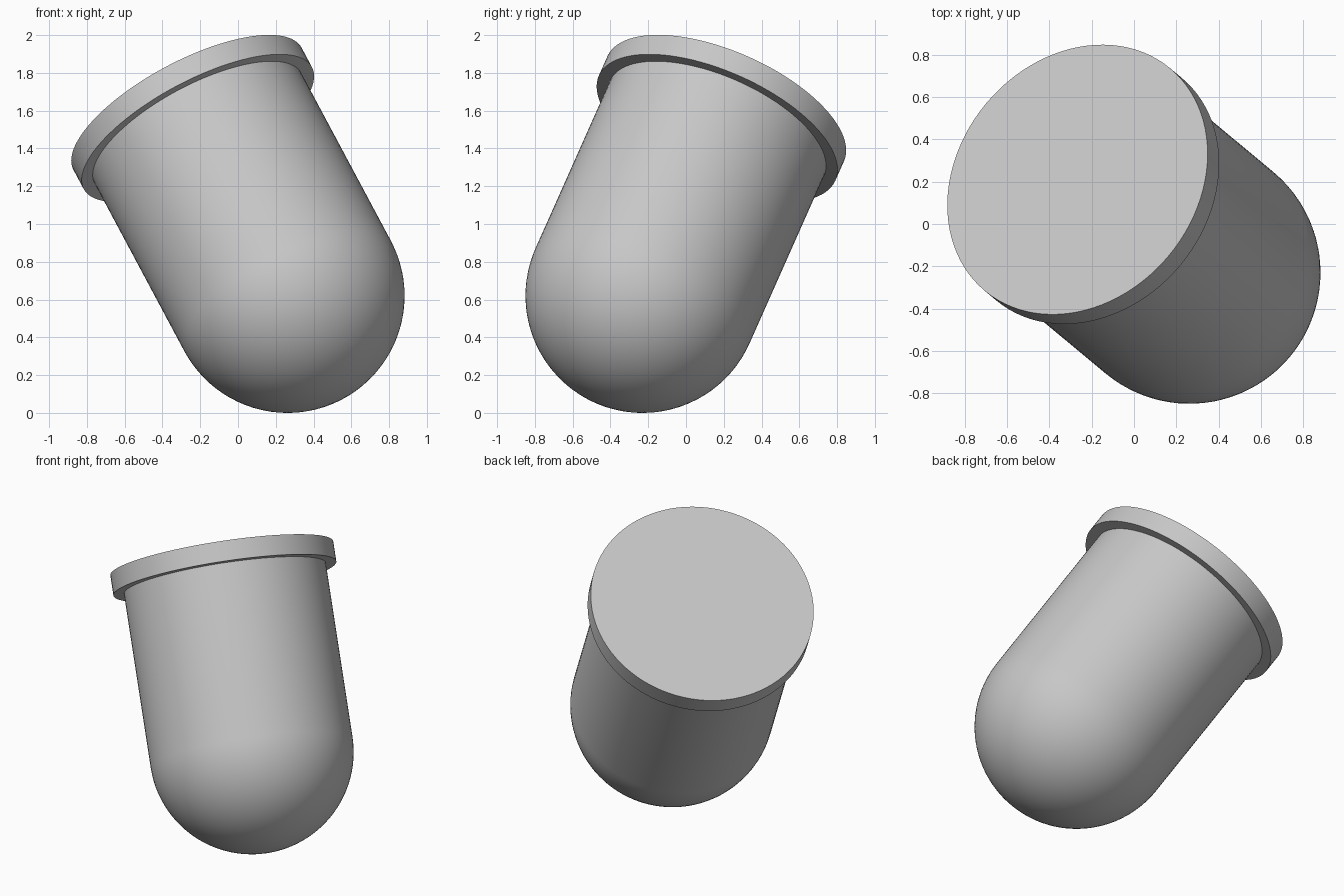
import bpy
import bmesh
from math import sin, cos, pi, radians
from mathutils import Vector

cube = bpy.data.objects.get("Cube")
if cube:
    bpy.data.objects.remove(cube)

RADIUS = 0.62          # barrel and dome
RIM_RADIUS = 0.685     # cap
LENGTH = 1.206         # dome centre to cap top
RIM_HEIGHT = 0.125
SEGMENTS = 96
DOME_RINGS = 24
CENTRE = Vector((0.262, -0.23, RADIUS))
AXIS = Vector((-0.439, 0.365, 0.821)).normalized()

grey = bpy.data.materials.new("light_grey")
grey.use_nodes = True
grey.diffuse_color = (0.57, 0.57, 0.57, 1)
grey.node_tree.nodes["Principled BSDF"].inputs["Base Color"].default_value = grey.diffuse_color


def lathe(name, profile):
    """Spin a (radius, height) profile about z, then tilt it onto the axis."""
    bm = bmesh.new()
    verts = [bm.verts.new((r, 0, h)) for r, h in profile]
    edges = [bm.edges.new(pair) for pair in zip(verts, verts[1:])]
    bmesh.ops.spin(bm, geom=verts + edges, cent=(0, 0, 0), axis=(0, 0, 1),
                   angle=2 * pi, steps=SEGMENTS, use_merge=True)
    bmesh.ops.remove_doubles(bm, verts=bm.verts, dist=1e-4)
    bmesh.ops.recalc_face_normals(bm, faces=bm.faces)
    # Open or closed, the lowest face must point downwards
    low = min(bm.faces, key=lambda f: f.calc_center_median().z)
    if low.normal.z > 0:
        bmesh.ops.reverse_faces(bm, faces=bm.faces)
    mesh = bpy.data.meshes.new(name)
    bm.to_mesh(mesh)
    bm.free()
    mesh.materials.append(grey)
    obj = bpy.data.objects.new(name, mesh)
    bpy.context.collection.objects.link(obj)
    obj.location = CENTRE
    obj.rotation_euler = AXIS.to_track_quat('Z', 'Y').to_euler()
    bpy.ops.object.select_all(action='DESELECT')
    obj.select_set(True)
    bpy.context.view_layer.objects.active = obj
    bpy.ops.object.shade_smooth_by_angle(angle=radians(30))
    return obj


# Barrel with a hemispherical end
shoulder = LENGTH - RIM_HEIGHT
angles = [pi / 2 * i / DOME_RINGS for i in range(DOME_RINGS + 1)]
dome = [(RADIUS * sin(a), -RADIUS * cos(a)) for a in angles]
lathe("domed_body", dome + [(RADIUS, shoulder)])

# Flat cap with an overhanging rim
lathe("rim_cap", [(RADIUS, shoulder), (RIM_RADIUS, shoulder),
                  (RIM_RADIUS, LENGTH), (0, LENGTH)])
